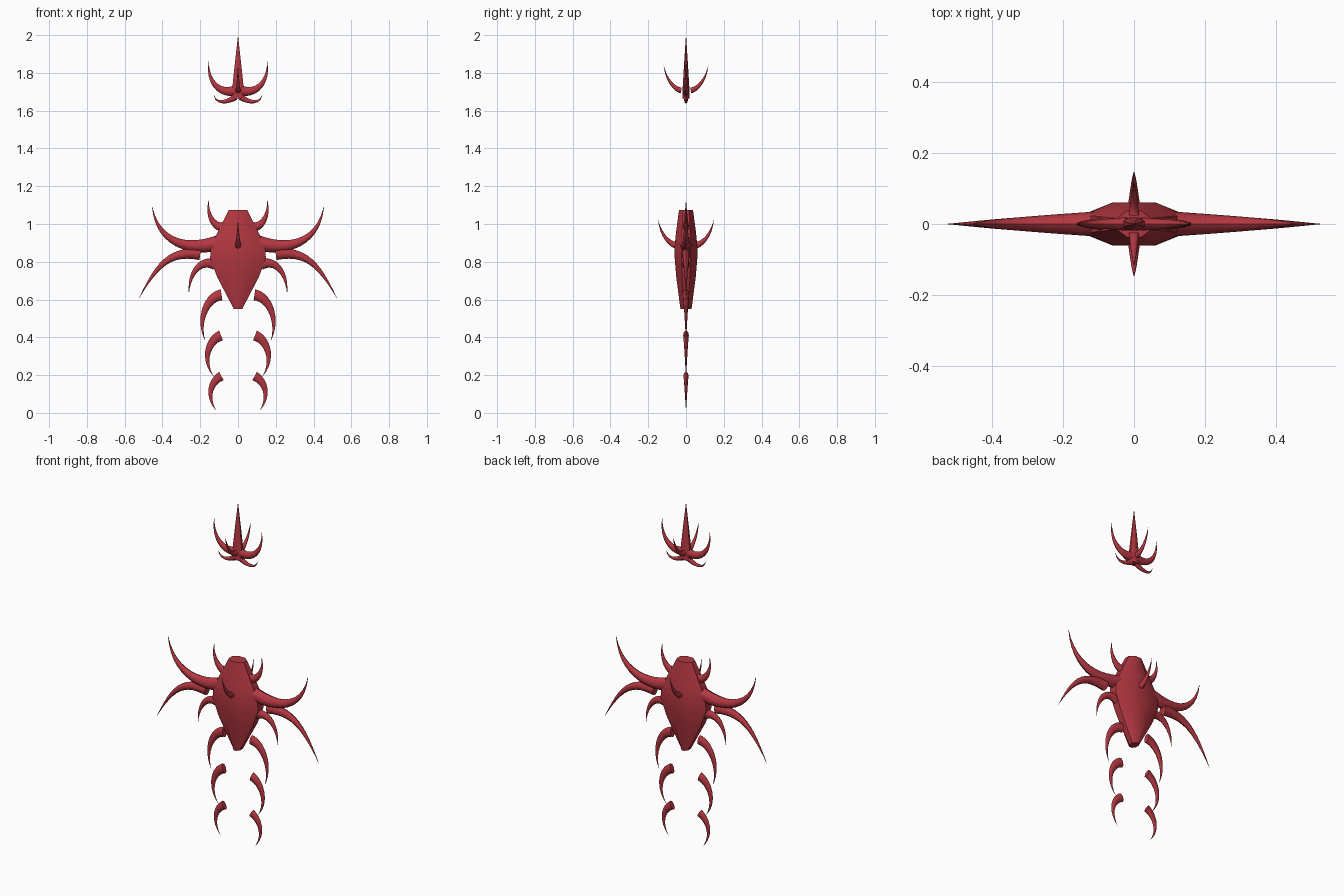
import bpy, bmesh, math
from mathutils import Vector

cube = bpy.data.objects.get("Cube")
if cube:
    bpy.data.objects.remove(cube, do_unlink=True)

SIDES = 8
STEPS = 12
Z = Vector((0, 0, 1))

crimson = bpy.data.materials.new("crimson")
crimson.use_nodes = True
crimson.diffuse_color = (0.45, 0.038, 0.052, 1)
crimson.node_tree.nodes["Principled BSDF"].inputs["Base Color"].default_value = crimson.diffuse_color


def loft(name, rings, sharp=50):
    """Skin a list of rings, cap both ends and shade smooth."""
    bm = bmesh.new()
    loops = [[bm.verts.new(p) for p in ring] for ring in rings]
    for a, b in zip(loops, loops[1:]):
        for i in range(SIDES):
            j = (i + 1) % SIDES
            bm.faces.new((a[i], a[j], b[j], b[i]))
    bm.faces.new(loops[0][::-1])
    bm.faces.new(loops[-1])
    bmesh.ops.recalc_face_normals(bm, faces=bm.faces)
    mesh = bpy.data.meshes.new(name)
    bm.to_mesh(mesh)
    bm.free()
    mesh.materials.append(crimson)
    obj = bpy.data.objects.new(name, mesh)
    bpy.context.collection.objects.link(obj)
    bpy.ops.object.select_all(action='DESELECT')
    obj.select_set(True)
    bpy.context.view_layer.objects.active = obj
    bpy.ops.object.shade_smooth_by_angle(angle=math.radians(sharp))


def stack(name, profile):
    """Upright form from (height, half width, half depth) octagons."""
    rings = []
    for z, rx, ry in profile:
        angles = [math.tau * (i + 0.5) / SIDES for i in range(SIDES)]
        rings.append([Vector((rx * math.cos(a), ry * math.sin(a), z)) / 1 for a in angles])
    loft(name, rings)


def horn(name, out, points, radius, flat):
    """Tapered horn through four (outward, height) points in an upright plane."""
    p0, p1, p2, p3 = [out * u + Z * z for u, z in points]
    c1 = (-5 * p0 + 18 * p1 - 9 * p2 + 2 * p3) / 6
    c2 = (2 * p0 - 9 * p1 + 18 * p2 - 5 * p3) / 6
    side = out.cross(Z)
    rings = []
    for k in range(STEPS + 1):
        t = k / STEPS
        s = 1 - t
        centre = p0 * s**3 + c1 * 3 * s * s * t + c2 * 3 * s * t * t + p3 * t**3
        tangent = (c1 - p0) * s * s + (c2 - c1) * 2 * s * t + (p3 - c2) * t * t
        normal = tangent.normalized().cross(side)
        r = radius * max(s**0.9, 0.02)
        rings.append([centre + normal * r * math.cos(a) + side * r * flat * math.sin(a)
                      for a in (math.tau * i / SIDES for i in range(SIDES))])
    loft(name, rings)


# Body and the tall spike of the floating crown
stack("body", [(0.55, 0.024, 0.032), (0.72, 0.12, 0.056), (0.82, 0.16, 0.065),
               (0.88, 0.155, 0.065), (0.95, 0.12, 0.058), (1.075, 0.052, 0.04)])
stack("crown_spike", [(1.665, 0.036, 0.02), (1.71, 0.034, 0.02),
                      (1.85, 0.018, 0.011), (1.99, 0.001, 0.001)])

# Sideways horns: name, outline points, base radius, depth ratio
side_horns = [
    ("upper_arm", [(0.10, 0.90), (0.25, 0.885), (0.38, 0.94), (0.455, 1.09)], 0.042, 0.85),
    ("lower_arm", [(0.20, 0.84), (0.33, 0.83), (0.43, 0.755), (0.525, 0.605)], 0.031, 0.85),
    ("hip_horn", [(0.12, 0.785), (0.19, 0.785), (0.24, 0.73), (0.26, 0.635)], 0.029, 0.7),
    ("shoulder_horn", [(0.08, 0.985), (0.12, 1.0), (0.15, 1.05), (0.155, 1.125)], 0.027, 0.7),
    ("upper_leg", [(0.087, 0.625), (0.155, 0.58), (0.188, 0.49), (0.175, 0.385)], 0.03, 0.6),
    ("middle_leg", [(0.09, 0.41), (0.145, 0.36), (0.162, 0.28), (0.13, 0.195)], 0.028, 0.55),
    ("lower_leg", [(0.088, 0.195), (0.133, 0.15), (0.145, 0.085), (0.115, 0.012)], 0.025, 0.55),
    ("crown_horn", [(0.02, 1.705), (0.09, 1.712), (0.14, 1.765), (0.155, 1.86)], 0.027, 0.7),
    ("crown_curl", [(0.015, 1.672), (0.055, 1.652), (0.10, 1.65), (0.128, 1.685)], 0.017, 0.8),
]
for label, x in (("left", 1), ("right", -1)):
    for name, points, radius, flat in side_horns:
        horn(f"{label}_{name}", Vector((x, 0, 0)), points, radius, flat)

# Horns along the front and back of the body and crown
depth_horns = [
    ("chest_horn", [(0.04, 0.885), (0.08, 0.90), (0.12, 0.945), (0.147, 1.02)], 0.02, 0.95),
    ("crown_horn", [(0.025, 1.708), (0.06, 1.725), (0.095, 1.77), (0.118, 1.84)], 0.016, 0.95),
]
for label, y in (("front", -1), ("back", 1)):
    for name, points, radius, flat in depth_horns:
        horn(f"{label}_{name}", Vector((0, y, 0)), points, radius, flat)
